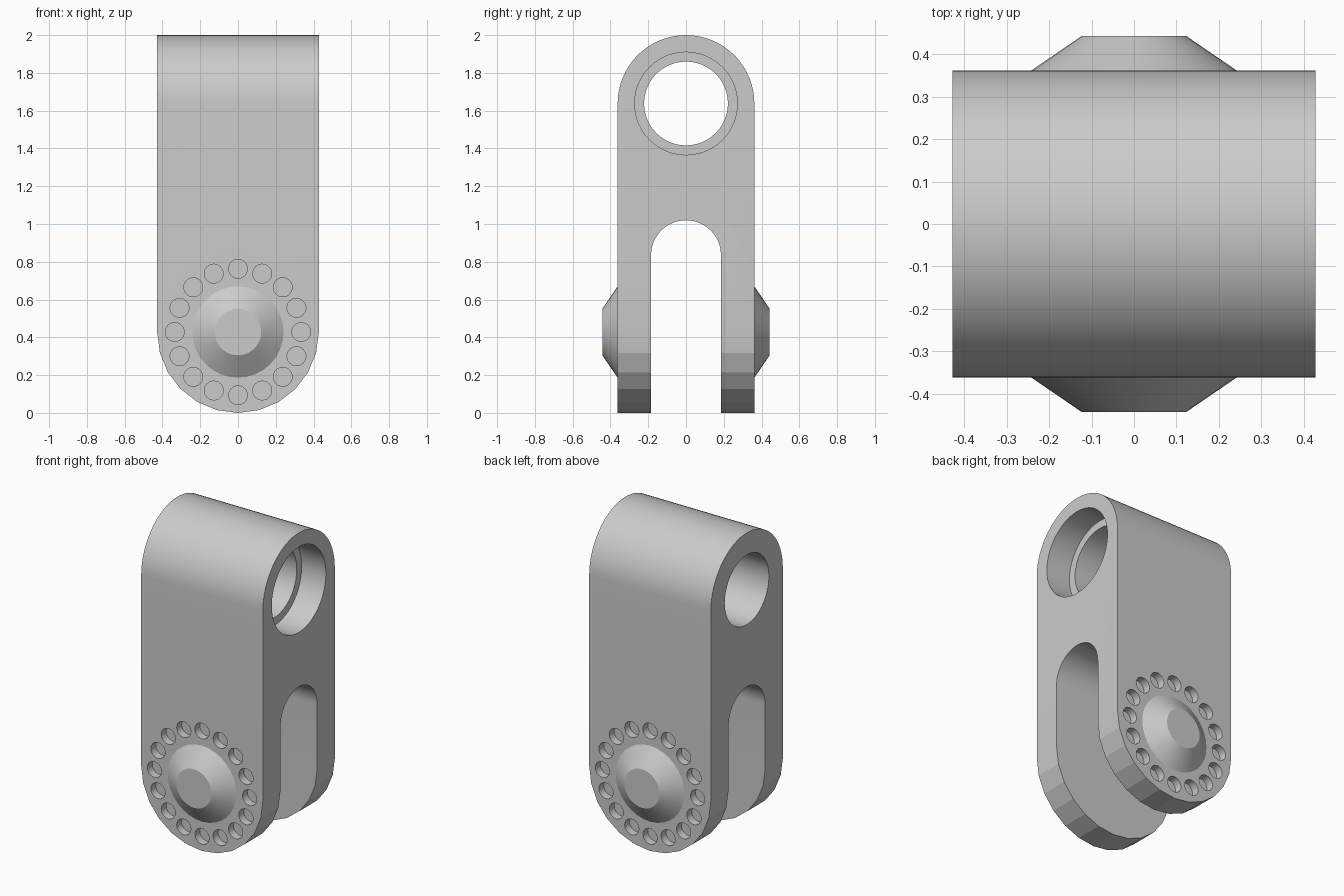
import bpy, bmesh, math
from mathutils import Matrix

W, D = 0.428, 0.362            # half width (x), half depth (y)
PIVOT_Z, BORE_Z, ARCH_Z = 0.428, 1.638, 0.835

cube = bpy.data.objects.get("Cube")
if cube:
    bpy.data.objects.remove(cube, do_unlink=True)

grey = bpy.data.materials.new("plain grey")
grey.use_nodes = True
colour = (0.6, 0.6, 0.6, 1)
grey.diffuse_color = colour
grey.node_tree.nodes["Principled BSDF"].inputs["Base Color"].default_value = colour


def arc(r, cz, a0, a1, n):
    """Points (u, z) along an arc, angles in degrees."""
    angles = [math.radians(a0 + (a1 - a0) * i / n) for i in range(n + 1)]
    return [(r * math.cos(a), cz + r * math.sin(a)) for a in angles]


def make_object(name, bm):
    bmesh.ops.recalc_face_normals(bm, faces=bm.faces)
    mesh = bpy.data.meshes.new(name)
    bm.to_mesh(mesh)
    bm.free()
    mesh.materials.append(grey)
    ob = bpy.data.objects.new(name, mesh)
    bpy.context.collection.objects.link(ob)
    return ob


def extrude_profile(name, points, axis, half):
    """Extrude a (u, z) outline both ways along x or y."""
    bm = bmesh.new()
    place = (lambda u, z: (-half, u, z)) if axis == "x" else (lambda u, z: (u, -half, z))
    face = bm.faces.new([bm.verts.new(place(u, z)) for u, z in points])
    out = bmesh.ops.extrude_face_region(bm, geom=[face])
    verts = [v for v in out["geom"] if isinstance(v, bmesh.types.BMVert)]
    step = (2 * half, 0, 0) if axis == "x" else (0, 2 * half, 0)
    bmesh.ops.translate(bm, verts=verts, vec=step)
    return make_object(name, bm)


def add_cylinder(bm, axis, centre, r1, r2, length, sides):
    turn = Matrix.Rotation(math.pi / 2, 4, "Y" if axis == "x" else "X")
    bmesh.ops.create_cone(bm, cap_ends=True, segments=sides, radius1=r1, radius2=r2,
                          depth=length, matrix=Matrix.Translation(centre) @ turn)


def cut(target, cutter, operation):
    """Apply a boolean and drop the cutter."""
    mod = target.modifiers.new("cut", "BOOLEAN")
    mod.operation, mod.solver, mod.object = operation, "EXACT", cutter
    cutter.hide_render = True
    bpy.context.view_layer.update()
    result = bpy.data.meshes.new_from_object(
        target.evaluated_get(bpy.context.evaluated_depsgraph_get()))
    target.modifiers.clear()
    target.data = result
    bpy.data.objects.remove(cutter, do_unlink=True)


def smooth(ob, angle):
    bpy.ops.object.select_all(action="DESELECT")
    ob.select_set(True)
    bpy.context.view_layer.objects.active = ob
    bpy.ops.object.shade_smooth_by_angle(angle=math.radians(angle))


# Forked body: rounded top, two legs with an arched slot between them
outline = arc(D, BORE_Z, 0, 180, 32) + [(-D, 0), (-0.185, 0)]
outline += arc(0.185, ARCH_Z, 180, 0, 24) + [(0.185, 0), (D, 0)]
body = extrude_profile("forked_body", outline, "x", W)

# Rounded leg ends with broad facets
leg_shape = arc(W, PIVOT_Z, 180, 360, 12) + [(W, 2.2), (-W, 2.2)]
cut(body, extrude_profile("leg_end_cutter", leg_shape, "y", 0.6), "INTERSECT")

# Cross bore, wider at the left end
for radius, x in ((0.222, 0), (0.272, W - 0.17 + 0.5)):
    bm = bmesh.new()
    add_cylinder(bm, "x", (x, 0, BORE_Z), radius, radius, 1, 48)
    cut(body, make_object("bore_cutter", bm), "DIFFERENCE")

# Ring of shallow holes on both outer faces
bm = bmesh.new()
for side in (-1, 1):
    for i in range(16):
        a = math.tau * i / 16
        centre = (0.335 * math.cos(a), side * D, PIVOT_Z + 0.335 * math.sin(a))
        add_cylinder(bm, "y", centre, 0.05, 0.05, 0.1, 24)
cut(body, make_object("hole_cutter", bm), "DIFFERENCE")
smooth(body, 14)

# Conical pivot caps
for name, side in (("front_pivot_cap", -1), ("back_pivot_cap", 1)):
    bm = bmesh.new()
    radii = (0.243, 0.123) if side < 0 else (0.123, 0.243)
    add_cylinder(bm, "y", (0, side * (D + 0.04), PIVOT_Z), *radii, 0.082, 32)
    smooth(make_object(name, bm), 20)
